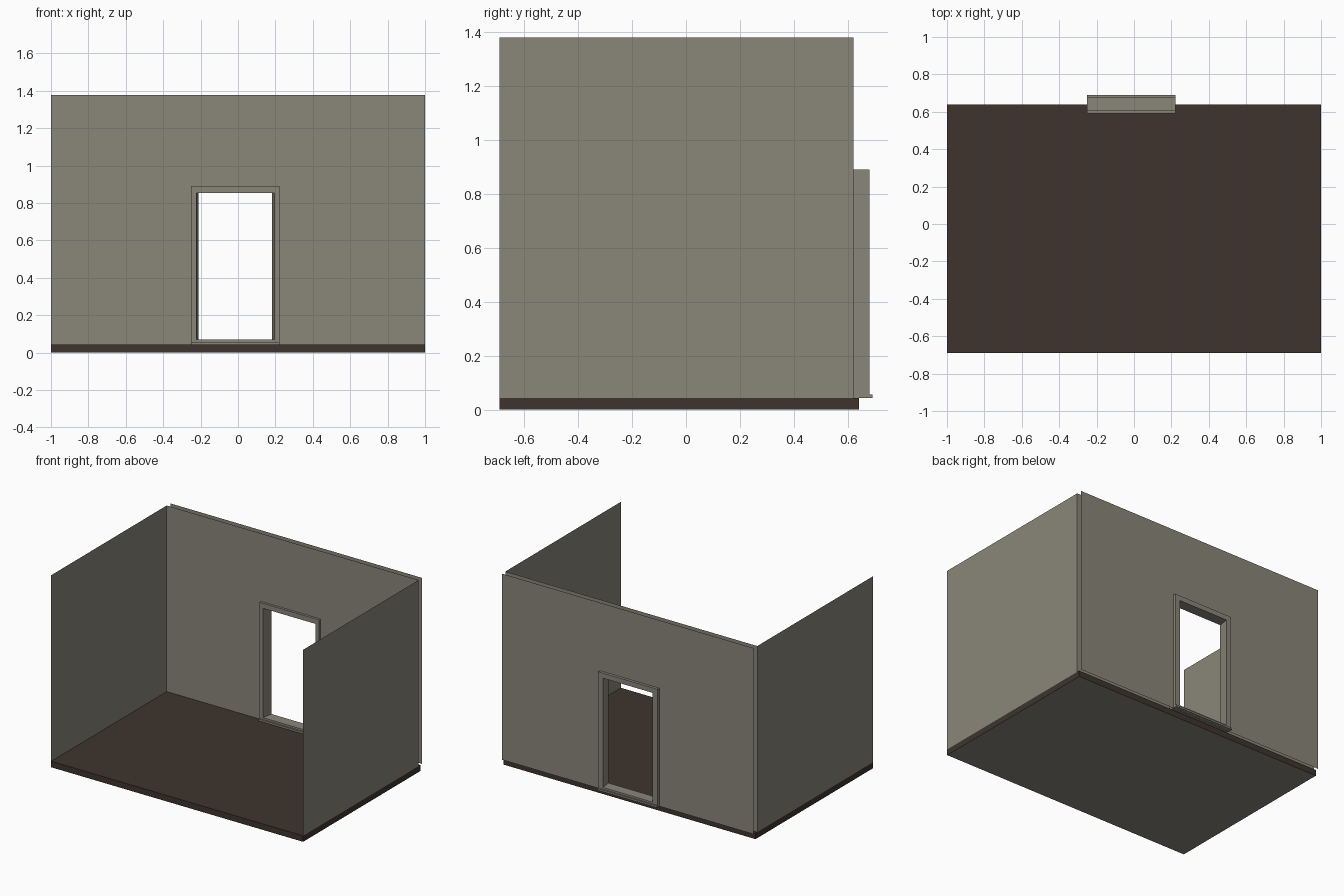
import bpy, bmesh

if "Cube" in bpy.data.objects:
    bpy.data.objects.remove(bpy.data.objects["Cube"])


def srgb(h):
    out = []
    for i in (0, 2, 4):
        c = int(h[i:i + 2], 16) / 255
        out.append(c / 12.92 if c <= 0.04045 else ((c + 0.055) / 1.055) ** 2.4)
    return (*out, 1.0)


def material(name, h):
    m = bpy.data.materials.new(name)
    m.diffuse_color = srgb(h)
    m.use_nodes = True
    m.node_tree.nodes["Principled BSDF"].inputs["Base Color"].default_value = m.diffuse_color
    return m


PLASTER = material("warm_grey_plaster", "8A867A")
WOOD = material("dark_brown_floor", "3E342D")

FLOOR_TOP, WALL_TOP = 0.043, 1.378
FRONT, INNER, OUTER = -0.69, 0.62, 0.66


def finish(name, bm, *mats):
    me = bpy.data.meshes.new(name)
    bm.to_mesh(me)
    bm.free()
    for m in mats:
        me.materials.append(m)
    ob = bpy.data.objects.new(name, me)
    bpy.context.collection.objects.link(ob)
    return ob


def box(name, x0, x1, y0, y1, z0, z1, *mats):
    bm = bmesh.new()
    bmesh.ops.create_cube(bm, size=1)
    for v in bm.verts:
        v.co = ((x0 + x1) / 2 + v.co.x * (x1 - x0),
                (y0 + y1) / 2 + v.co.y * (y1 - y0),
                (z0 + z1) / 2 + v.co.z * (z1 - z0))
    return finish(name, bm, *mats)


def loop(bm, x0, x1, z0, z1, y):
    return [bm.verts.new((x, y, z)) for x, z in ((x0, z0), (x1, z0), (x1, z1), (x0, z1))]


def bridge(bm, a, b):
    for i in range(4):
        j = (i + 1) % 4
        bm.faces.new((a[i], a[j], b[j], b[i]))


# floor slab, brown with a plaster underside
floor = box("floor", -1, 1, FRONT, 0.64, 0, FLOOR_TOP, WOOD, PLASTER)
for p in floor.data.polygons:
    p.material_index = 1 if p.normal.z < -0.5 else 0

# thin side walls
for side, x in (("left", -1), ("right", 1)):
    bm = bmesh.new()
    bm.faces.new([bm.verts.new((x, y, z)) for y, z in (
        (FRONT, FLOOR_TOP), (INNER, FLOOR_TOP), (INNER, WALL_TOP), (FRONT, WALL_TOP))]
        [::x])
    finish(side + "_wall", bm, PLASTER)

# two skins of the back wall, each with a doorway
for name, y in (("back_wall_inner", INNER), ("back_wall_outer", OUTER)):
    bm = bmesh.new()
    rim = loop(bm, -1, 1, FLOOR_TOP, WALL_TOP, y)
    hole = loop(bm, -0.235, 0.206, 0.055, 0.87, y)
    bridge(bm, rim, hole)
    if y == OUTER:
        bmesh.ops.reverse_faces(bm, faces=bm.faces[:])
    finish(name, bm, PLASTER)

# door frame with slightly tapered jambs
bm = bmesh.new()
of = loop(bm, -0.25, 0.221, 0.05, 0.89, 0.603)
nf = loop(bm, -0.223, 0.194, 0.07, 0.854, 0.603)
nb = loop(bm, -0.212, 0.182, 0.07, 0.854, 0.68)
ob = loop(bm, -0.25, 0.221, 0.05, 0.89, 0.68)
for a, b in ((of, nf), (nf, nb), (nb, ob), (ob, of)):
    bridge(bm, a, b)
bmesh.ops.recalc_face_normals(bm, faces=bm.faces[:])
finish("door_frame", bm, PLASTER)

# threshold under the frame
box("threshold", -0.25, 0.221, 0.592, 0.69, FLOOR_TOP + 0.001, 0.057, PLASTER)
